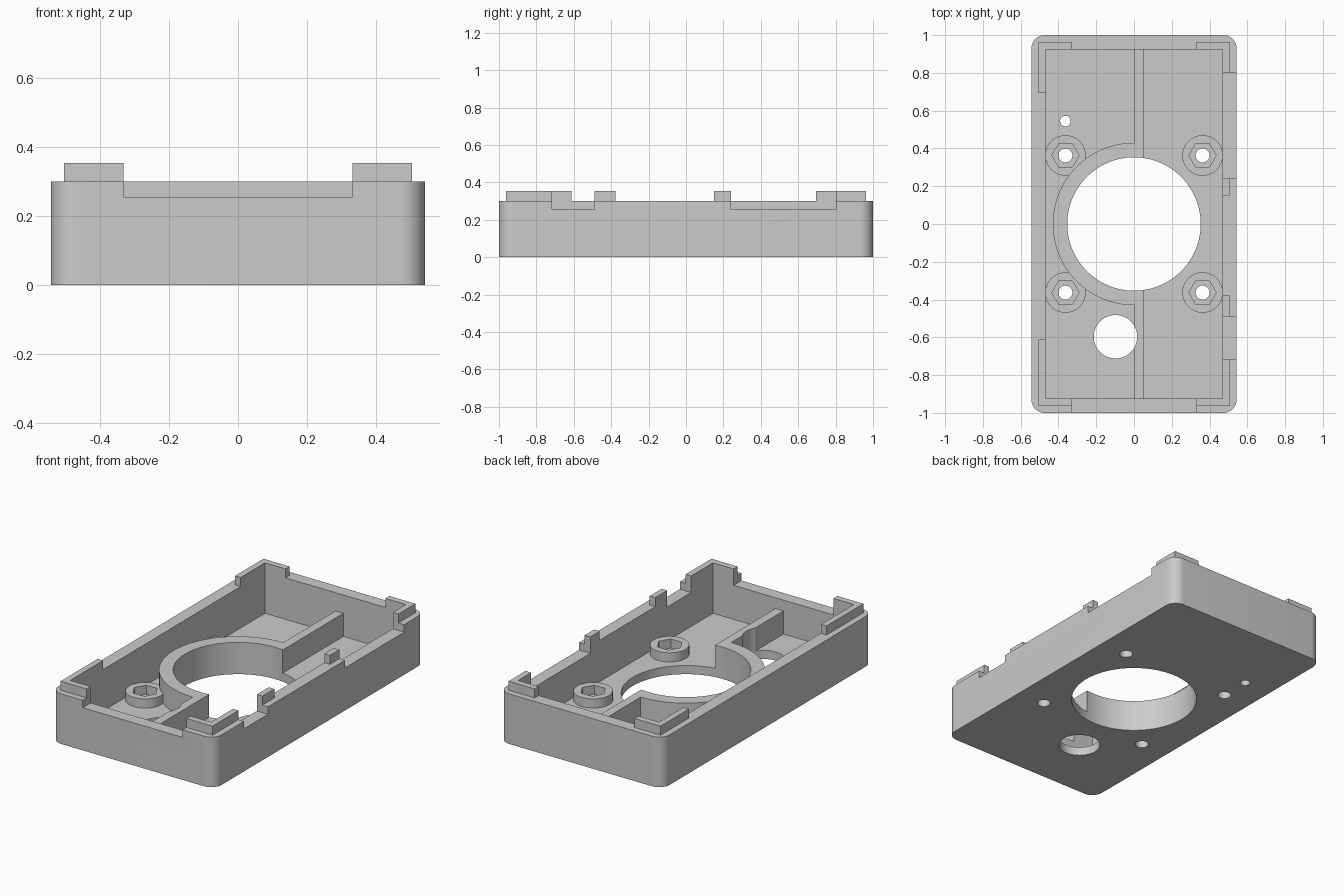
import bpy
import bmesh
from math import cos, sin, tau, pi, radians

if "Cube" in bpy.data.objects:
    bpy.data.objects.remove(bpy.data.objects["Cube"], do_unlink=True)

GREY = (0.6, 0.6, 0.6, 1)
plastic = bpy.data.materials.new("grey plastic")
plastic.diffuse_color = GREY
plastic.use_nodes = True
plastic.node_tree.nodes["Principled BSDF"].inputs["Base Color"].default_value = GREY

HALF_X, HALF_Y, RIM = 0.543, 1.0, 0.301
IN_X, IN_Y, FLOOR = 0.468, 0.925, 0.052
LIP_X, LIP_Y, LIP_TOP = 0.505, 0.963, 0.355
NOTCH = 0.256
RING_TOP, BOSS_TOP = 0.191, 0.107
SCREWS = [(sx * 0.363, sy * 0.363) for sx in (-1, 1) for sy in (-1, 1)]


def arc(x, y, r, a0, a1, n):
    return [(x + r * cos(a0 + (a1 - a0) * i / n),
             y + r * sin(a0 + (a1 - a0) * i / n)) for i in range(n + 1)]


def circle(x, y, r, n=64):
    return arc(x, y, r, 0, tau, n)[:-1]


def rect(x0, x1, y0, y1):
    return [(x0, y0), (x1, y0), (x1, y1), (x0, y1)]


def prism(name, outline, z0, z1):
    """Upright solid with the given outline."""
    bm = bmesh.new()
    base = bm.faces.new([bm.verts.new((x, y, z0)) for x, y in outline])
    top = bmesh.ops.extrude_face_region(bm, geom=[base])["geom"]
    bmesh.ops.translate(bm, vec=(0, 0, z1 - z0),
                        verts=[v for v in top if isinstance(v, bmesh.types.BMVert)])
    bmesh.ops.recalc_face_normals(bm, faces=bm.faces)
    mesh = bpy.data.meshes.new(name)
    bm.to_mesh(mesh)
    bm.free()
    mesh.materials.append(plastic)
    ob = bpy.data.objects.new(name, mesh)
    bpy.context.collection.objects.link(ob)
    return ob


def activate(ob):
    bpy.ops.object.select_all(action="DESELECT")
    ob.select_set(True)
    bpy.context.view_layer.objects.active = ob


def cut(ob, outline, z0, z1):
    """Remove an upright solid from a part."""
    cutter = prism("cutter", outline, z0, z1)
    cutter.hide_render = True
    activate(ob)
    mod = ob.modifiers.new("cut", "BOOLEAN")
    mod.operation, mod.solver, mod.object = "DIFFERENCE", "EXACT", cutter
    bpy.ops.object.modifier_apply(modifier=mod.name)
    bpy.data.objects.remove(cutter, do_unlink=True)


def finish(ob):
    activate(ob)
    bpy.ops.object.shade_smooth_by_angle(angle=radians(30))


MAIN_HOLE = circle(0, 0, 0.353, 96)
CABLE_HOLE = circle(-0.098, -0.597, 0.115)

# Tray with rounded upright corners
R = 0.07
outline = []
for i, (sx, sy) in enumerate([(1, 1), (-1, 1), (-1, -1), (1, -1)]):
    outline += arc(sx * (HALF_X - R), sy * (HALF_Y - R), R, i * pi / 2, (i + 1) * pi / 2, 10)
tray = prism("tray", outline, 0, RIM)
cut(tray, rect(-IN_X, IN_X, -IN_Y, IN_Y), FLOOR, 1)

# Lowered stretches of the rim
cut(tray, rect(-0.332, 0.332, -1.1, -0.9), NOTCH, 1)
for y0, y1 in ((-0.717, -0.49), (0.24, 0.802)):
    cut(tray, rect(0.44, 0.6, y0, y1), NOTCH, 1)

# Holes through the floor
cut(tray, MAIN_HOLE, -1, 1)
cut(tray, CABLE_HOLE, -1, 1)
cut(tray, circle(-0.363, 0.545, 0.028, 32), -1, 1)
for x, y in SCREWS:
    cut(tray, circle(x, y, 0.037, 32), -1, 1)
finish(tray)

# Half ring around the main hole, running into two straight ribs
profile = [(0.053, IN_Y), (0, IN_Y)] + arc(0, 0, 0.43, pi / 2, 3 * pi / 2, 48)
profile += [(0, -IN_Y), (0.053, -IN_Y)]
ring = prism("half_ring_and_ribs", profile, FLOOR, RING_TOP)
cut(ring, MAIN_HOLE, -1, 1)
cut(ring, CABLE_HOLE, -1, 1)
finish(ring)

# Screw bosses with hexagonal nut pockets
for x, y in SCREWS:
    boss = prism("screw_boss", circle(x, y, 0.107), FLOOR, BOSS_TOP)
    cut(boss, circle(x, y, 0.072, 6), -1, 1)
    finish(boss)

# L-shaped locating lips on the corners
for sx, sy, end in ((1, 1, 0.802), (-1, 1, 0.694), (-1, -1, 0.612), (1, -1, 0.717)):
    ell = [(0.332, LIP_Y), (LIP_X, LIP_Y), (LIP_X, end), (IN_X, end), (IN_X, IN_Y), (0.332, IN_Y)]
    prism("corner_lip", [(sx * x, sy * y) for x, y in ell], RIM, LIP_TOP)

# Short locating tabs on the side wall
for y0, y1 in ((-0.49, -0.377), (0.151, 0.24)):
    prism("side_tab", rect(IN_X, LIP_X, y0, y1), RIM, LIP_TOP)
